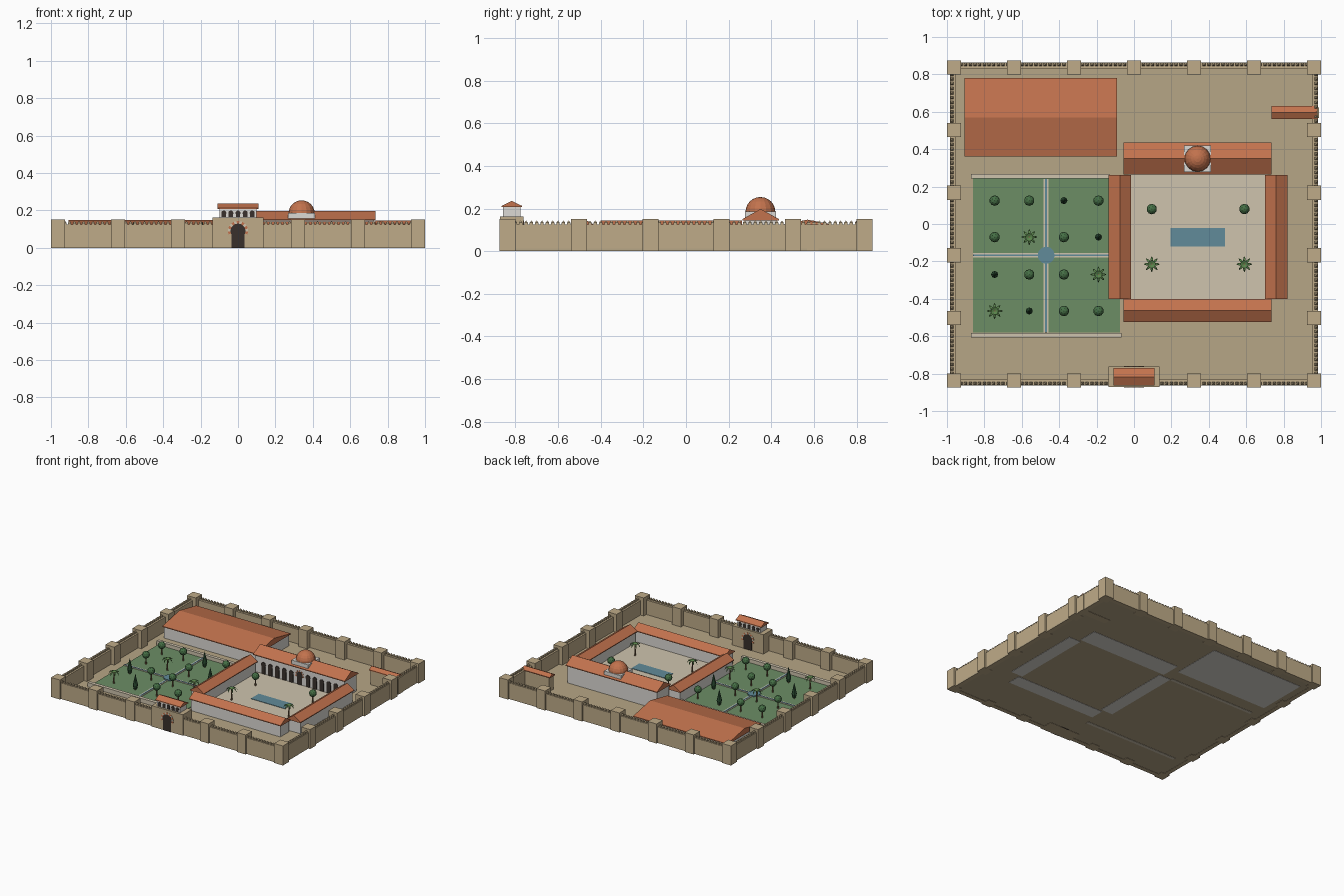
import bpy, bmesh, math
from mathutils import Matrix, Vector

if "Cube" in bpy.data.objects:
    bpy.data.objects.remove(bpy.data.objects["Cube"])

def mat(name, *c):
    m = bpy.data.materials.new(name)
    m.diffuse_color = (*c, 1)
    m.use_nodes = True
    m.node_tree.nodes["Principled BSDF"].inputs["Base Color"].default_value = m.diffuse_color
    return m

STONE = mat("stone", .52, .41, .25)
EARTH = mat("earth", .47, .38, .24)
TILE = mat("tile", .54, .17, .075)
WHITE = mat("whitewash", .72, .70, .66)
PAVE = mat("paving", .62, .55, .42)
GRASS = mat("grass", .15, .27, .13)
WATER = mat("water", .12, .26, .32)
LEAF = mat("leaf", .06, .16, .06)
CYP = mat("cypress_leaf", .03, .09, .04)
PALM = mat("palm_leaf", .10, .23, .07)
WOOD = mat("wood", .20, .12, .06)
DARK = mat("dark_opening", .04, .03, .025)

def part(name, material, build):
    """Run build(bm) and turn the result into an object."""
    bm = bmesh.new()
    build(bm)
    bmesh.ops.recalc_face_normals(bm, faces=bm.faces)
    me = bpy.data.meshes.new(name)
    bm.to_mesh(me)
    bm.free()
    me.materials.append(material)
    ob = bpy.data.objects.new(name, me)
    bpy.context.collection.objects.link(ob)
    return ob

def box(bm, x0, x1, y0, y1, z0, z1):
    m = Matrix.Translation(((x0+x1)/2, (y0+y1)/2, (z0+z1)/2)) @ Matrix.Diagonal((x1-x0, y1-y0, z1-z0, 1))
    bmesh.ops.create_cube(bm, size=1, matrix=m)

def extrude(bm, pts, vec):
    """Solid from a closed outline pushed along vec."""
    f = bm.faces.new([bm.verts.new(p) for p in pts])
    r = bmesh.ops.extrude_face_region(bm, geom=[f], use_keep_orig=True)
    bmesh.ops.translate(bm, vec=vec, verts=[v for v in r["geom"] if isinstance(v, bmesh.types.BMVert)])

def gable(bm, x0, x1, y0, y1, z0, z1, along="x"):
    e = .006  # eave thickness
    if along == "x":
        pts = [(x0, y0, z0), (x0, y1, z0), (x0, y1, z0+e), (x0, (y0+y1)/2, z1), (x0, y0, z0+e)]
        extrude(bm, pts, (x1-x0, 0, 0))
    else:
        pts = [(x0, y0, z0), (x1, y0, z0), (x1, y0, z0+e), ((x0+x1)/2, y0, z1), (x0, y0, z0+e)]
        extrude(bm, pts, (0, y1-y0, 0))

def arch(bm, x, y, z0, w, zc, r, depth):
    """Horseshoe arch panel facing -y: jamb half-width w, circle r centred at zc."""
    a0 = -math.acos(w / r) if w < r else 0
    pts = [(x-w, y, z0), (x+w, y, z0)]
    for i in range(13):
        a = a0 + (math.pi - 2*a0) * i / 12
        pts.append((x + r*math.cos(a), y, zc + r*math.sin(a)))
    extrude(bm, pts, (0, depth, 0))

def voussoirs(bm, x, y, zc, r, t, depth, parity, n=13):
    for i in range(parity, n, 2):
        a0, a1 = (-.35 + (math.pi+.7) * (i+k) / n for k in (0, 1))
        pts = [(x + q*math.cos(a), y, zc + q*math.sin(a)) for q, a in ((r, a0), (r+t, a0), (r+t, a1), (r, a1))]
        extrude(bm, pts, (0, depth, 0))

def cone(bm, x, y, z0, z1, r0, r1, n):
    bmesh.ops.create_cone(bm, cap_ends=True, segments=n, radius1=r0, radius2=r1, depth=z1-z0,
                          matrix=Matrix.Translation((x, y, (z0+z1)/2)))

# Ground
part("ground", EARTH, lambda bm: box(bm, -.985, .985, -.86, .86, .002, .012))

# Perimeter wall, towers and merlons
def walls(bm):
    for s in (-1, 1):
        box(bm, -.985, .985, s*.83, s*.863, 0, .125)
        box(bm, s*.952, s*.985, -.83, .83, 0, .125)
part("perimeter_wall", STONE, walls)

def towers(bm):
    h = .038
    spots = [(-.962 + i*.3207, s*.837) for i in range(7) for s in (-1, 1) if not (i == 3 and s < 0)]
    spots += [(s*.962, y) for s in (-1, 1) for y in (-.502, -.167, .167, .502)]
    for x, y in spots:
        box(bm, x-h, x+h, y-h, y+h, 0, .152)
part("wall_towers", STONE, towers)

def merlons(bm):
    def one(x, y):
        w = .008
        box(bm, x-w, x+w, y-w, y+w, .124, .134)
        bmesh.ops.create_cone(bm, segments=4, radius1=w*1.414, radius2=0, depth=.01,
                              matrix=Matrix.Translation((x, y, .139)) @ Matrix.Rotation(math.pi/4, 4, "Z"))
    for s in (-1, 1):
        for i in range(75):
            one(-.925 + i*.025, s*.852)
        for i in range(65):
            one(s*.974, -.8 + i*.025)
part("merlons", STONE, merlons)

# Gatehouse with lookout room
part("gatehouse", STONE, lambda bm: box(bm, -.135, .135, -.872, -.762, 0, .163))
part("gate_lookout", WHITE, lambda bm: box(bm, -.1, .1, -.857, -.777, .163, .21))
part("gate_roof", TILE, lambda bm: gable(bm, -.11, .11, -.864, -.77, .207, .236))
def gate_openings(bm):
    for y in (-.8745, -.7645):
        arch(bm, 0, y, 0, .034, .09, .04, .005)
    for i in range(5):
        for y in (-.859, -.779):
            arch(bm, -.076 + i*.038, y, .166, .012, .186, .0135, .004)
part("gate_openings", DARK, gate_openings)
for name, m, p in (("gate_voussoirs_red", TILE, 0), ("gate_voussoirs_pale", PAVE, 1)):
    part(name, m, lambda bm: [voussoirs(bm, 0, y, .09, .04, .014, .005, p) for y in (-.8745, -.7645)])

# Small roofed gallery by the east wall
part("east_gallery", STONE, lambda bm: box(bm, .745, .99, .567, .622, 0, .125))
part("east_gallery_roof", TILE, lambda bm: gable(bm, .735, .98, .562, .63, .122, .145))

# Great hall and the four courtyard wings: (name, x0, x1, y0, y1, eave, ridge, direction)
wings = [("hall", -.905, -.09, .36, .78, .1, .148, "x"),
         ("back_wing", -.055, .735, .265, .435, .145, .198, "x"),
         ("front_wing", -.055, .735, -.525, -.4, .1, .142, "x"),
         ("left_wing", -.135, -.015, -.4, .262, .1, .145, "y"),
         ("right_wing", .7, .82, -.4, .262, .1, .145, "y")]
for name, x0, x1, y0, y1, e, r, d in wings:
    o = .009
    part(name, WHITE, lambda bm: box(bm, x0+o, x1-o, y0+o, y1-o, 0, e+.002))
    part(name + "_roof", TILE, lambda bm: gable(bm, x0, x1, y0, y1, e, r, d))

# Arcade on the back wing
def arcade(bm):
    for i in range(-5, 6):
        if i:
            arch(bm, .34 + i*.06 + math.copysign(.012, i), .271, .012, .017, .088, .02, .006)
    arch(bm, .34, .271, .012, .022, .088, .027, .006)
part("arcade_openings", DARK, arcade)
part("arcade_centre_voussoirs", TILE, lambda bm: voussoirs(bm, .34, .271, .088, .027, .01, .006, 0))

# Dome on a square drum
part("dome_drum", WHITE, lambda bm: box(bm, .268, .412, .277, .421, .14, .187))
def dome(bm):
    bmesh.ops.create_uvsphere(bm, u_segments=16, v_segments=12, radius=.07, matrix=Matrix.Translation((.34, .349, .184)))
    bmesh.ops.bisect_plane(bm, geom=bm.verts[:]+bm.edges[:]+bm.faces[:], plane_co=(0, 0, .184),
                           plane_no=(0, 0, 1), clear_inner=True)
part("dome", TILE, dome)

# Courtyard floor and pool
part("courtyard_floor", PAVE, lambda bm: box(bm, -.03, .715, -.41, .28, .008, .016))
part("courtyard_pool", WATER, lambda bm: box(bm, .195, .487, -.12, -.022, .01, .019))

# Garden beds, cross paths, water channels and basin
part("garden", GRASS, lambda bm: box(bm, -.862, -.075, -.58, .245, .008, .017))
def cross(w, z):
    def build(bm):
        box(bm, -.47-w, -.47+w, -.58, .24, .01, z)
        box(bm, -.862, -.125, -.167-w, -.167+w, .01, z)
    return build
part("garden_paths", PAVE, cross(.013, .02))
part("garden_channels", WATER, cross(.005, .022))
part("garden_basin", WATER, lambda bm: cone(bm, -.47, -.167, .01, .025, .046, .046, 12))
def garden_walls(bm):
    box(bm, -.872, -.13, .243, .268, 0, .045)
    box(bm, -.872, -.067, -.608, -.582, 0, .045)
part("garden_walls", PAVE, garden_walls)

# Trees: R round, C cypress, P palm
xs, ys = (-.745, -.56, -.375, -.19), (.125, -.07, -.27, -.465)
trees = [(k, xs[i], ys[j]) for j, row in enumerate(("RRCR", "RPRC", "CRRP", "PCRR")) for i, k in enumerate(row)]
trees += [("R", .095, .08), ("R", .59, .08), ("P", .095, -.215), ("P", .59, -.215)]

def trunks(bm):
    for k, x, y in trees:
        cone(bm, x, y, .012, {"R": .075, "C": .03, "P": .105}[k], .006, .004, 6)
part("tree_trunks", WOOD, trunks)

def crowns(bm):
    for k, x, y in trees:
        if k == "R":
            bmesh.ops.create_icosphere(bm, subdivisions=2, radius=.028, matrix=Matrix.Translation((x, y, .09)))
part("round_crowns", LEAF, crowns)

def cypresses(bm):
    for k, x, y in trees:
        if k == "C":
            cone(bm, x, y, .025, .055, .012, .019, 8)
            cone(bm, x, y, .055, .138, .019, .001, 8)
part("cypresses", CYP, cypresses)

def fronds(bm):
    for k, x, y in trees:
        if k != "P":
            continue
        for i in range(8):
            m = Matrix.Translation((x, y, .103)) @ Matrix.Rotation(i*math.pi/4, 4, "Z")
            prev = None
            for r, w, z in ((0, .003, 0), (.02, .007, .009), (.034, .005, .003), (.042, .001, -.012)):
                cur = [bm.verts.new(m @ Vector((r, s*w, z))) for s in (-1, 1)]
                if prev:
                    bm.faces.new((prev[0], cur[0], cur[1], prev[1]))
                prev = cur
part("palm_fronds", PALM, fronds)
